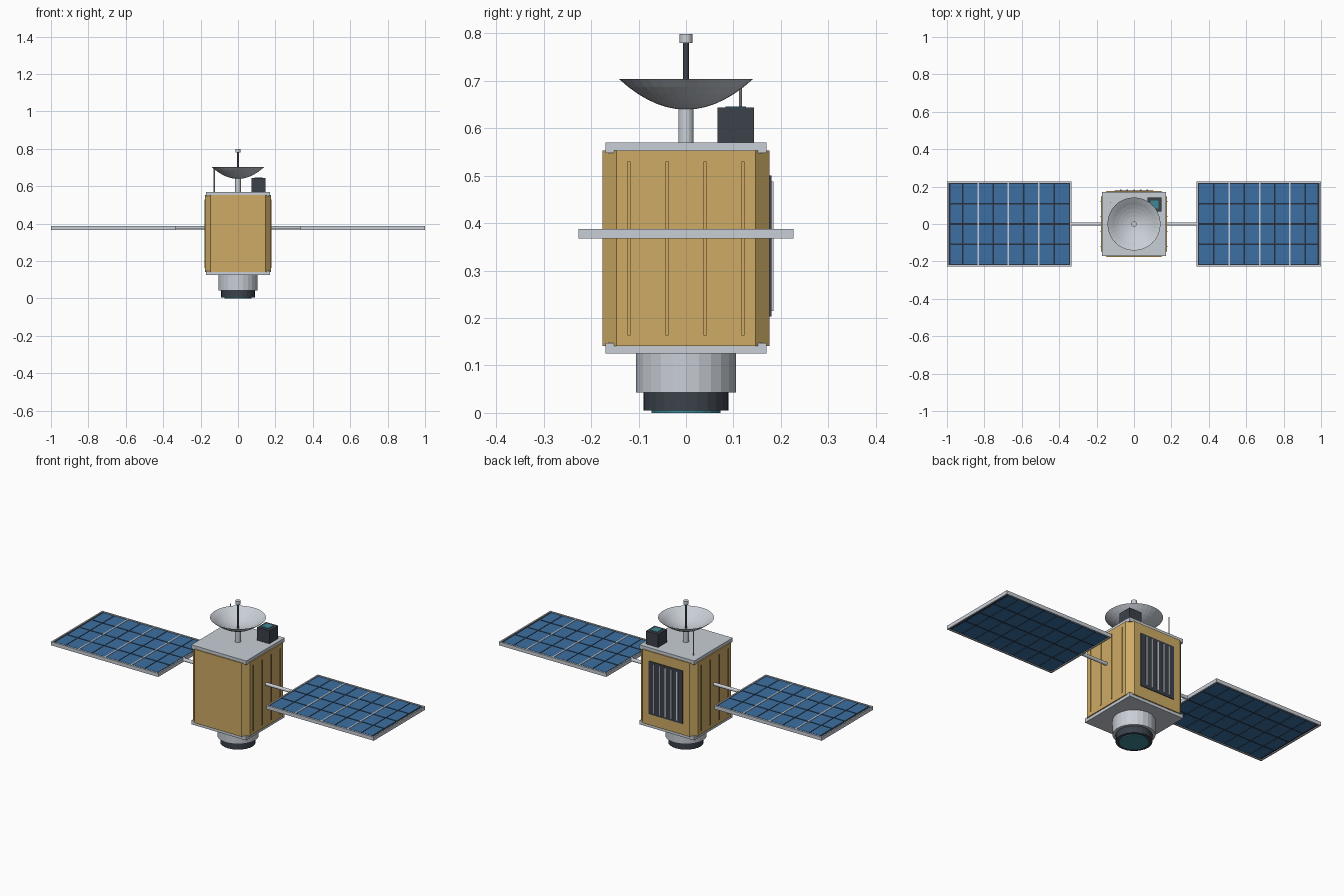
import bpy, bmesh, math
from mathutils import Matrix, Vector

if "Cube" in bpy.data.objects:
    bpy.data.objects.remove(bpy.data.objects["Cube"])


def material(name, rgb):
    m = bpy.data.materials.new(name)
    m.diffuse_color = (*rgb, 1)
    m.use_nodes = True
    m.node_tree.nodes["Principled BSDF"].inputs["Base Color"].default_value = m.diffuse_color
    return m


GOLD = material("gold_foil", (0.62, 0.41, 0.13))
SILVER = material("silver", (0.58, 0.62, 0.67))
DARK = material("dark_metal", (0.045, 0.055, 0.07))
BLUE = material("cell_blue", (0.045, 0.16, 0.36))
NAVY = material("panel_navy", (0.02, 0.03, 0.05))
TEAL = material("lens_teal", (0.05, 0.25, 0.3))


def finish(name, bm, mat):
    me = bpy.data.meshes.new(name)
    bmesh.ops.recalc_face_normals(bm, faces=bm.faces)
    bm.to_mesh(me)
    bm.free()
    ob = bpy.data.objects.new(name, me)
    bpy.context.collection.objects.link(ob)
    me.materials.append(mat)
    return ob


def boxes(name, mat, ranges):
    """One object from boxes given as (x0, x1, y0, y1, z0, z1)."""
    bm = bmesh.new()
    for x0, x1, y0, y1, z0, z1 in ranges:
        mid = Vector((x0 + x1, y0 + y1, z0 + z1)) / 2
        size = (abs(x1 - x0), y1 - y0, z1 - z0, 1)
        bmesh.ops.create_cube(bm, size=1, matrix=Matrix.Translation(mid) @ Matrix.Diagonal(size))
    return finish(name, bm, mat)


def rod(name, mat, a, b, r, sides=24):
    a, b = Vector(a), Vector(b)
    turn = Vector((0, 0, 1)).rotation_difference(b - a).to_matrix().to_4x4()
    bm = bmesh.new()
    bmesh.ops.create_cone(bm, cap_ends=True, segments=sides, radius1=r, radius2=r,
                          depth=(b - a).length, matrix=Matrix.Translation((a + b) / 2) @ turn)
    return finish(name, bm, mat)


# Body: square prism with chamfered upright corners
bm = bmesh.new()
bmesh.ops.create_cube(bm, size=1, matrix=Matrix.Translation((0, 0, 0.347)) @ Matrix.Diagonal((0.352, 0.352, 0.412, 1)))
upright = [e for e in bm.edges if abs(e.verts[0].co.z - e.verts[1].co.z) > 0.1]
bmesh.ops.bevel(bm, geom=upright, offset=0.03, segments=1, affect='EDGES', profile=0.5)
finish("body", bm, GOLD)

# End plates
boxes("top_plate", SILVER, [(-0.17, 0.17, -0.17, 0.17, 0.548, 0.57)])
boxes("bottom_plate", SILVER, [(-0.17, 0.17, -0.17, 0.17, 0.125, 0.147)])

# Foil seams on both sides
boxes("side_seams", GOLD, [(s * 0.174, s * 0.18, y - 0.003, y + 0.003, 0.163, 0.53)
                           for s in (-1, 1) for y in (-0.12, -0.04, 0.04, 0.12)])

# Radiator on the back
boxes("radiator", DARK, [(-0.105, 0.105, 0.17, 0.18, 0.203, 0.5)])
boxes("radiator_fins", SILVER, [(x - 0.004, x + 0.004, 0.178, 0.184, 0.215, 0.488)
                                for x in (-0.072, -0.036, 0, 0.036, 0.072)])

# Camera barrel underneath
rod("camera_barrel", SILVER, (0, 0, 0.043), (0, 0, 0.126), 0.105)
rod("camera_hood", DARK, (0, 0, 0.005), (0, 0, 0.044), 0.09)
rod("camera_lens", TEAL, (0, 0, 0), (0, 0, 0.006), 0.073)

# Dish: thin shell spun from a parabola
rod("dish_post", SILVER, (0, 0, 0.568), (0, 0, 0.643), 0.016, 16)
R, RINGS = 0.142, 7
outer = [(R * i / RINGS, 0.639 + 0.065 * (i / RINGS) ** 2) for i in range(RINGS + 1)]
inner = [(r, z + 0.004) for r, z in reversed(outer[:-1])]
profile = outer + inner
bm = bmesh.new()
verts = [bm.verts.new((r, 0, z)) for r, z in profile]
edges = [bm.edges.new(p) for p in zip(verts, verts[1:])]
bmesh.ops.spin(bm, geom=verts + edges, cent=(0, 0, 0), axis=(0, 0, 1), angle=math.tau, steps=32)
bmesh.ops.remove_doubles(bm, verts=bm.verts, dist=0.0005)
finish("dish", bm, SILVER)
rod("dish_feed", DARK, (0, 0, 0.64), (0, 0, 0.78), 0.006, 12)
rod("feed_tip", SILVER, (0, 0, 0.779), (0, 0, 0.798), 0.014, 16)

# Sensor box and whip antenna on the top plate
boxes("sensor_box", DARK, [(0.073, 0.148, 0.066, 0.143, 0.569, 0.643)])
boxes("sensor_window", TEAL, [(0.089, 0.132, 0.083, 0.126, 0.64, 0.646)])
rod("whip_antenna", SILVER, (-0.127, 0.115, 0.568), (-0.127, 0.115, 0.703), 0.003, 8)

# Solar wings
IN, OUT, W, Z0, Z1 = 0.335, 1.0, 0.227, 0.367, 0.387
PITCH, ROW = 0.0815, 0.109
for s, side in ((-1, "left"), (1, "right")):
    rod(side + "_boom", SILVER, (s * 0.17, 0, 0.378), (s * 0.34, 0, 0.378), 0.009, 12)
    boxes(side + "_panel_frame", SILVER, [
        (s * IN, s * (IN + 0.008), -W, W, Z0, Z1), (s * (OUT - 0.008), s * OUT, -W, W, Z0, Z1),
        (s * IN, s * OUT, -W, -W + 0.008, Z0, Z1), (s * IN, s * OUT, W - 0.008, W, Z0, Z1)])
    boxes(side + "_panel_board", NAVY, [(s * (IN + 0.004), s * (OUT - 0.004), -W + 0.004, W - 0.004, 0.371, 0.383)])
    cells = []
    for c in range(8):
        x0 = 0.345 + c * PITCH
        x1 = min(x0 + PITCH, 0.983)
        for r in range(4):
            y = (r - 1.5) * ROW
            cells.append((s * (x0 + 0.003), s * (x1 - 0.003), y - 0.05, y + 0.05, 0.369, 0.385))
    boxes(side + "_solar_cells", BLUE, cells)
    boxes(side + "_panel_dividers", SILVER, [(s * (x - 0.004), s * (x + 0.004), -W + 0.004, W - 0.004, 0.38, Z1)
                                             for x in (0.508, 0.671, 0.834)])
